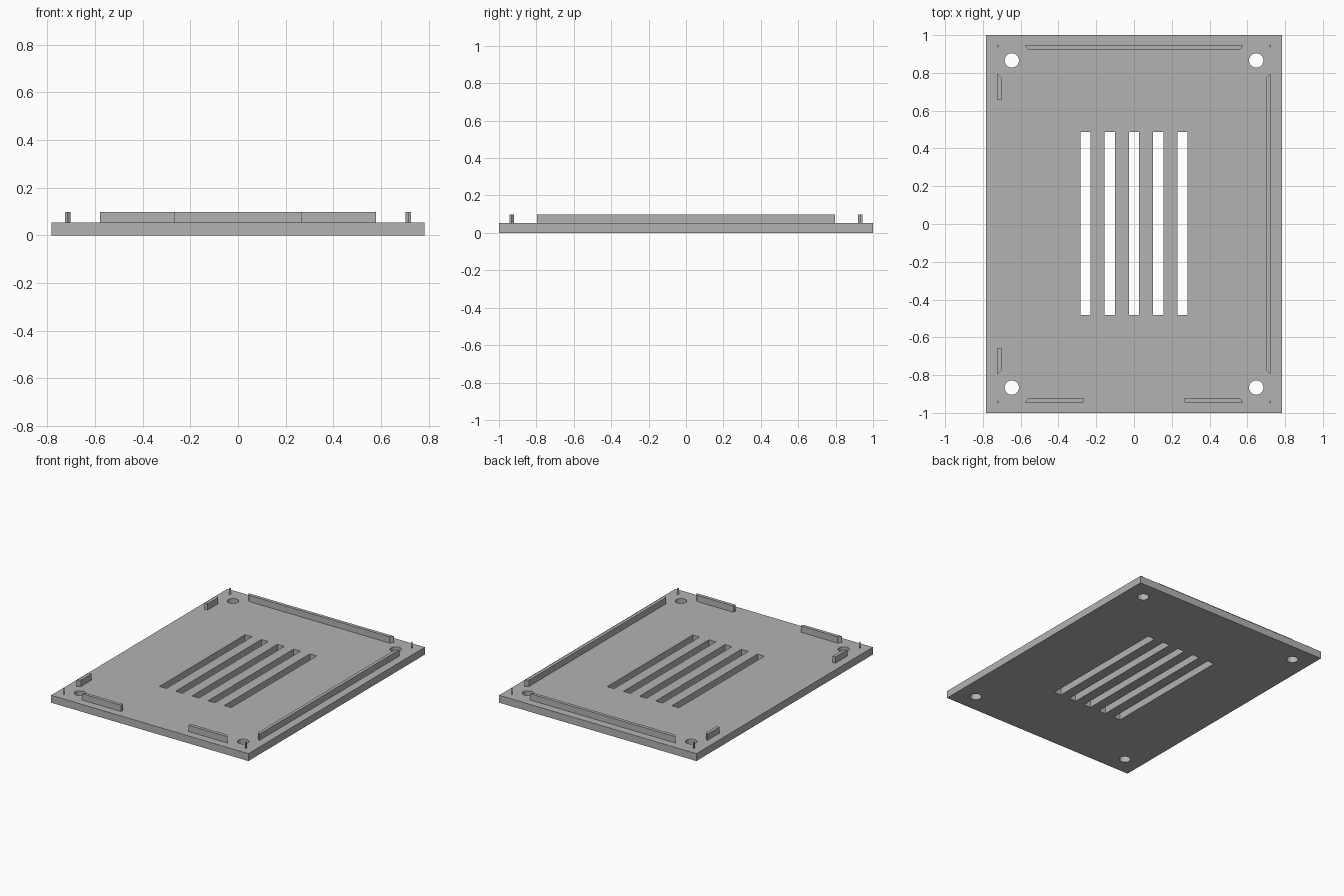
import bpy, bmesh, math

if "Cube" in bpy.data.objects:
    bpy.data.objects.remove(bpy.data.objects["Cube"])

grey = bpy.data.materials.new("plain_grey")
grey.diffuse_color = (0.45, 0.45, 0.45, 1)
grey.use_nodes = True
grey.node_tree.nodes["Principled BSDF"].inputs["Base Color"].default_value = grey.diffuse_color

T, H = 0.053, 0.098        # plate thickness, rib top height
HX, HY = 0.647, 0.866      # screw hole centre


def prism(name, loops, z0, z1):
    """Extrude closed outlines from z0 to z1; inner outlines become holes."""
    cu = bpy.data.curves.new(name, 'CURVE')
    cu.dimensions, cu.fill_mode, cu.extrude = '2D', 'BOTH', (z1 - z0) / 2
    for pts in loops:
        sp = cu.splines.new('POLY')
        sp.points.add(len(pts) - 1)
        for p, (x, y) in zip(sp.points, pts):
            p.co = (x, y, 0, 1)
        sp.use_cyclic_u = True
    tmp = bpy.data.objects.new(name + "_outline", cu)
    bpy.context.collection.objects.link(tmp)
    bpy.context.view_layer.update()
    me = bpy.data.meshes.new_from_object(
        tmp.evaluated_get(bpy.context.evaluated_depsgraph_get()))
    bpy.data.objects.remove(tmp)
    bm = bmesh.new()
    bm.from_mesh(me)
    bmesh.ops.remove_doubles(bm, verts=bm.verts, dist=1e-5)
    bmesh.ops.translate(bm, verts=bm.verts, vec=(0, 0, (z0 + z1) / 2))
    bmesh.ops.recalc_face_normals(bm, faces=bm.faces)
    bm.to_mesh(me)
    bm.free()
    me.materials.clear()
    me.materials.append(grey)
    for poly in me.polygons:
        poly.use_smooth = False
    ob = bpy.data.objects.new(name, me)
    bpy.context.collection.objects.link(ob)
    return ob


def rect(cx, cy, hx, hy):
    return [(cx - hx, cy - hy), (cx + hx, cy - hy), (cx + hx, cy + hy), (cx - hx, cy + hy)]


def circle(cx, cy, r, n=32):
    return [(cx + r * math.cos(2 * math.pi * i / n), cy + r * math.sin(2 * math.pi * i / n))
            for i in range(n)]


# Base plate with vent slots and screw holes
corners = [(sx, sy) for sx in (-1, 1) for sy in (-1, 1)]
outline = [rect(0, 0, 0.783, 1.0)]
outline += [rect(i * 0.1285, 0.002, 0.0275, 0.485) for i in range(-2, 3)]
outline += [circle(sx * HX, sy * HY, 0.038) for sx, sy in corners]
prism("base_plate", outline, 0, T)

# Rim: full ribs at the back and right, split ribs at the front and left
XI, XO, YI, YO = 0.702, 0.725, 0.920, 0.944
ex, ey, m = 0.578, 0.796, 0.021     # rib end positions and mitre
prism("back_rib", [[(-ex, YO), (ex, YO), (ex - m, YI), (m - ex, YI)]], T, H)
prism("right_rib", [[(XO, -ey), (XO, ey), (XI, ey - m), (XI, m - ey)]], T, H)
for s, side in ((-1, "left"), (1, "right")):
    prism("front_rib_" + side, [[(s * ex, -YO), (s * 0.267, -YO),
                                 (s * 0.267, -YI), (s * (ex - m), -YI)]], T, H)
for s, side in ((-1, "front"), (1, "back")):
    prism("left_rib_" + side, [[(-XO, s * ey), (-XO, s * 0.657),
                                (-XI, s * 0.657), (-XI, s * (ey - m))]], T, H)

# Small triangular corner pins
for sx, sy in corners:
    prism("corner_pin", [[(sx * XO, sy * YO), (sx * (XO - 0.010), sy * YO),
                          (sx * XO, sy * (YO - 0.010))]], T, H)
